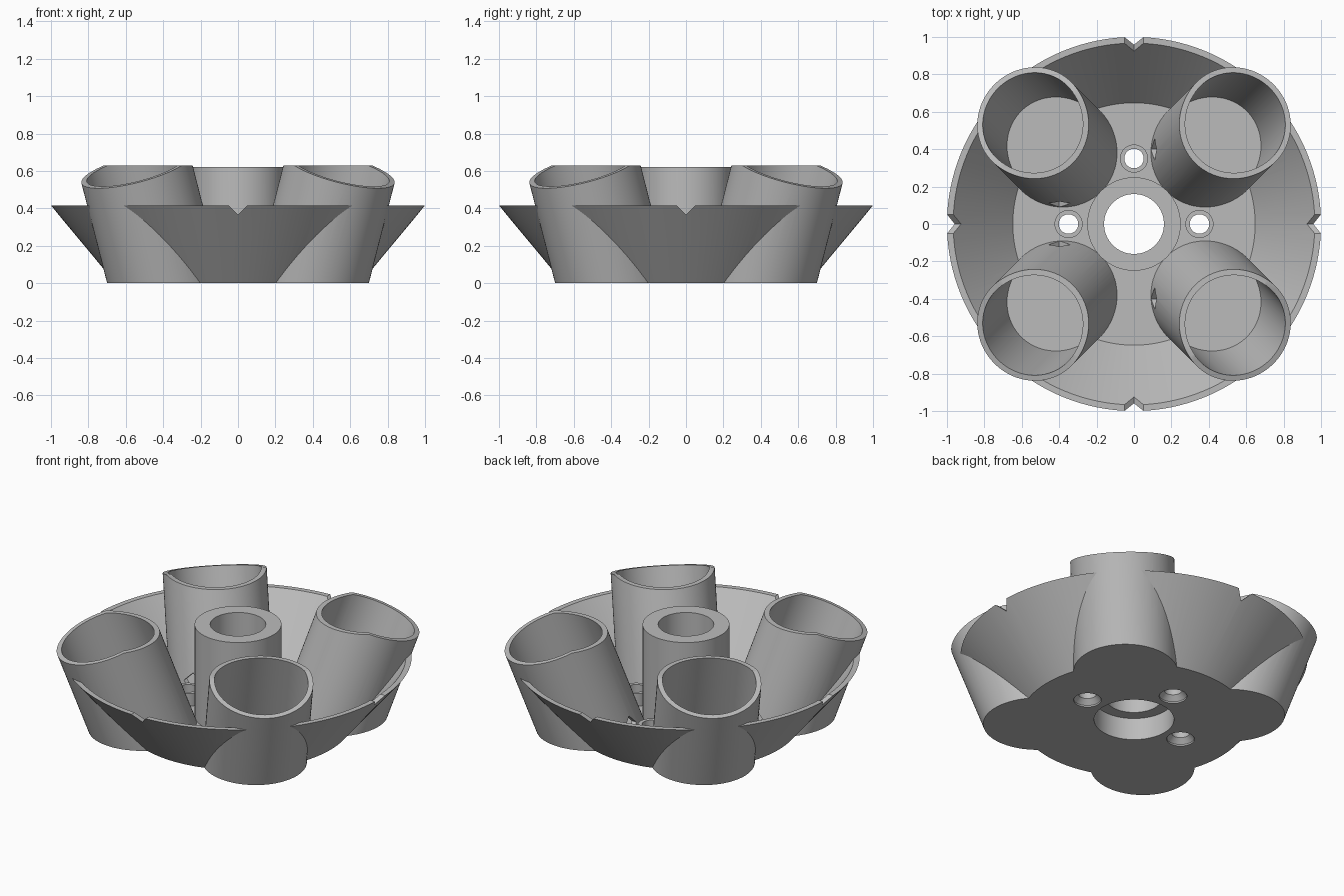
import bpy, bmesh
from math import pi, radians, sin, cos
from mathutils import Matrix, Vector

cube = bpy.data.objects.get("Cube")
if cube:
    bpy.data.objects.remove(cube, do_unlink=True)

FLOOR, RIM_Z, CLIP_Z = 0.04, 0.415, 0.63
TILT = radians(20)
TUBE_FOOT = Vector((0.39, 0.39, 0))
TUBE_TOP = 0.61

grey = bpy.data.materials.new("plain_grey")
grey.use_nodes = True
colour = (0.5, 0.5, 0.5, 1)
grey.diffuse_color = colour
grey.node_tree.nodes["Principled BSDF"].inputs["Base Color"].default_value = colour


def make(name, bm):
    bmesh.ops.recalc_face_normals(bm, faces=bm.faces)
    mesh = bpy.data.meshes.new(name)
    bm.to_mesh(mesh)
    bm.free()
    mesh.materials.append(grey)
    obj = bpy.data.objects.new(name, mesh)
    bpy.context.collection.objects.link(obj)
    return obj


def lathe(name, profile, centre=(0, 0), steps=96):
    """Revolve (radius, height) points that start and end on the axis."""
    bm = bmesh.new()
    verts = [bm.verts.new((r, 0, z)) for r, z in profile]
    edges = [bm.edges.new(pair) for pair in zip(verts, verts[1:])]
    bmesh.ops.spin(bm, geom=verts + edges, cent=(0, 0, 0), axis=(0, 0, 1),
                   angle=2 * pi, steps=steps)
    bmesh.ops.remove_doubles(bm, verts=bm.verts, dist=1e-5)
    bmesh.ops.translate(bm, verts=bm.verts, vec=(*centre, 0))
    return make(name, bm)


def cylinder(name, radius, low, high, centre=(0, 0), steps=64):
    return lathe(name, [(0, low), (radius, low), (radius, high), (0, high)], centre, steps)


def clip(bm, z, keep_above):
    """Cut flat at height z and close the opening."""
    cut = bmesh.ops.bisect_plane(
        bm, geom=bm.verts[:] + bm.edges[:] + bm.faces[:], plane_co=(0, 0, z),
        plane_no=(0, 0, 1), clear_inner=keep_above, clear_outer=not keep_above)
    edges = [e for e in cut["geom_cut"] if isinstance(e, bmesh.types.BMEdge)]
    bmesh.ops.contextual_create(bm, geom=edges)


def leaning_cylinder(name, radius, foot_z, top_z, turn, clip_z=None):
    """Cylinder leaning outward on a diagonal, with a level foot."""
    axis = Vector((sin(TILT), sin(TILT), cos(TILT) * 2 ** 0.5)).normalized()
    outward = Vector((1, 1, 0)).normalized()
    axis = outward * sin(TILT) + Vector((0, 0, cos(TILT)))
    length = top_z / cos(TILT) + 0.4
    top = TUBE_FOOT + axis * (top_z / cos(TILT))
    bm = bmesh.new()
    bmesh.ops.create_cone(bm, cap_ends=True, segments=80, radius1=radius,
                          radius2=radius, depth=length)
    place = Matrix.Translation(top - axis * length / 2)
    spin = axis.to_track_quat("Z", "Y").to_matrix().to_4x4()
    bm.transform(Matrix.Rotation(turn, 4, "Z") @ place @ spin)
    clip(bm, foot_z, True)
    if clip_z:
        clip(bm, clip_z, False)
    return make(name, bm)


def diamond_bar(name, half, start, end, offset, z, turn):
    """Square bar on its corner, pointing along x before the turn."""
    bm = bmesh.new()
    bmesh.ops.create_cone(bm, cap_ends=True, segments=4, radius1=half,
                          radius2=half, depth=end - start)
    place = Matrix.Translation(((start + end) / 2, offset, z))
    bm.transform(Matrix.Rotation(turn, 4, "Z") @ place @ Matrix.Rotation(pi / 2, 4, "Y"))
    return make(name, bm)


def combine(body, other, operation):
    mod = body.modifiers.new(other.name, "BOOLEAN")
    mod.operation = operation
    mod.solver = "EXACT"
    mod.object = other
    bpy.context.view_layer.objects.active = body
    bpy.ops.object.modifier_apply(modifier=mod.name)
    bpy.data.objects.remove(other, do_unlink=True)


# Flared bowl with a flat floor
body = lathe("bowl_with_four_tubes", [
    (0, 0), (0.655, 0), (1, RIM_Z), (0.967, RIM_Z), (0.648, FLOOR), (0, FLOOR)], steps=128)
quarter_turns = [i * pi / 2 for i in range(4)]
boss_centres = [(0.35, 0), (-0.35, 0), (0, 0.35)]

# Solid tubes, centre post and screw bosses
for turn in quarter_turns:
    combine(body, leaning_cylinder("tube", 0.3, 0, TUBE_TOP, turn, CLIP_Z), "UNION")
combine(body, cylinder("post", 0.25, 0.01, 0.62), "UNION")
for centre in boss_centres:
    combine(body, cylinder("boss", 0.075, 0.01, 0.12, centre, 40), "UNION")

# Tube bores, cable holes and rim notches
for turn in quarter_turns:
    combine(body, leaning_cylinder("bore", 0.27, FLOOR, 0.9, turn), "DIFFERENCE")
    for side in (-1, 1):
        bar = diamond_bar("cable_hole", 0.058, 0.08, 0.25, side * 0.4, 0.1, turn)
        combine(body, bar, "DIFFERENCE")
    combine(body, diamond_bar("notch", 0.05, 0.85, 1.1, 0, RIM_Z, turn), "DIFFERENCE")

# Stepped centre hole and countersunk screw holes
combine(body, lathe("centre_hole", [
    (0, -0.1), (0.23, -0.1), (0.23, 0.14), (0.16, 0.14), (0.16, 0.8), (0, 0.8)]), "DIFFERENCE")
for centre in boss_centres:
    combine(body, lathe("screw_hole", [
        (0, -0.1), (0.08, -0.1), (0.08, 0.01), (0.052, 0.04), (0.052, 0.3), (0, 0.3)],
        centre, 40), "DIFFERENCE")

# Smooth curved walls, keep crisp edges
bpy.ops.object.select_all(action="DESELECT")
body.select_set(True)
bpy.context.view_layer.objects.active = body
bpy.ops.object.shade_smooth_by_angle(angle=radians(25))
